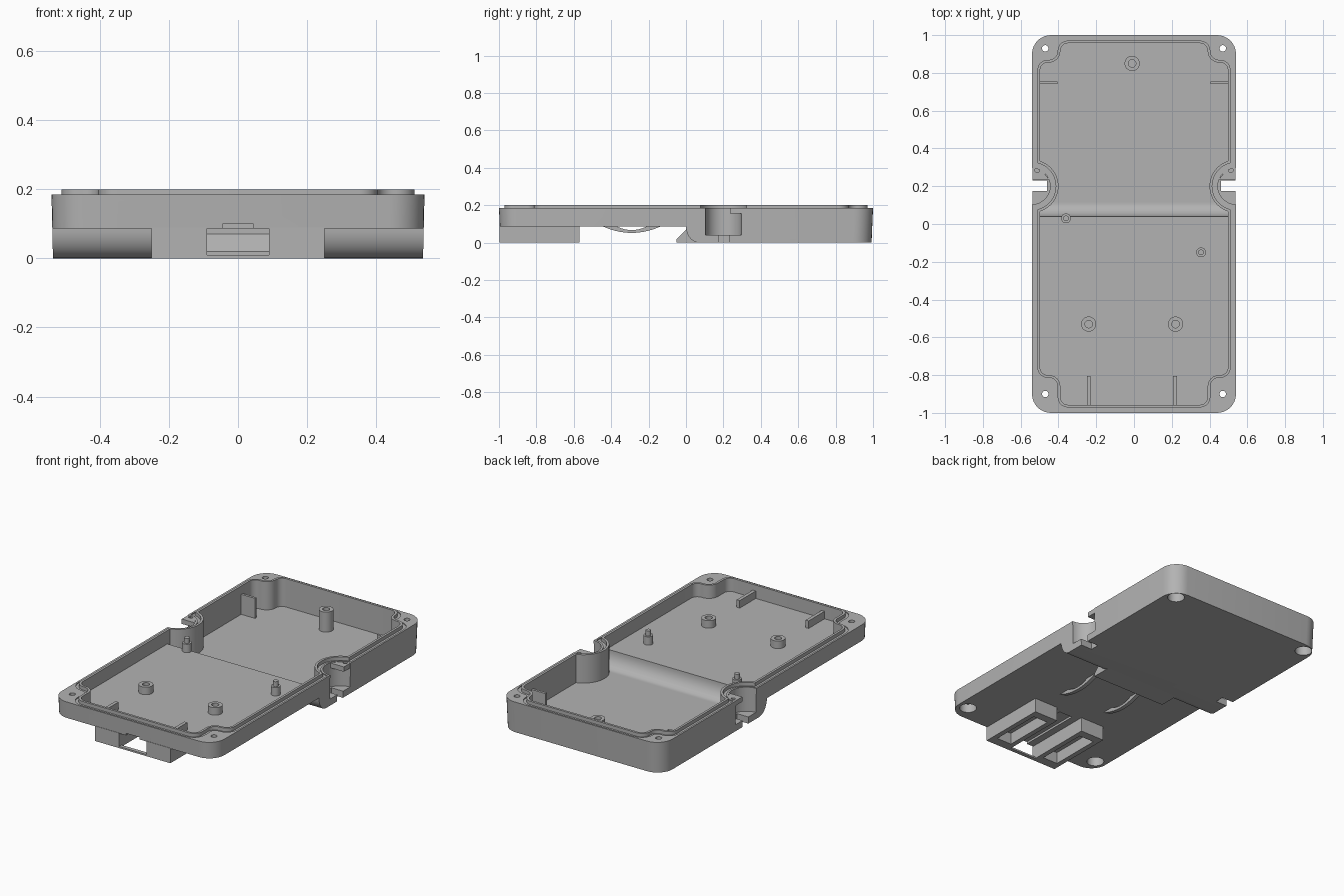
import bpy, bmesh
from math import sin, cos, pi, sqrt, acos
from mathutils import Vector

if "Cube" in bpy.data.objects:
    bpy.data.objects.remove(bpy.data.objects["Cube"], do_unlink=True)

grey = bpy.data.materials.new("grey plastic")
grey.use_nodes = True
colour = (0.45, 0.45, 0.45, 1)
grey.diffuse_color = colour
grey.node_tree.nodes["Principled BSDF"].inputs["Base Color"].default_value = colour


def prism(name, pts, a, b, axis="z", base_scale=1):
    """Extrude an outline along z (xy points) or along x (yz points)."""
    bm = bmesh.new()

    def ring(h, s):
        return [bm.verts.new((p[0] * s, p[1] * s, h) if axis == "z" else (h, p[0], p[1])) for p in pts]
    low, high = ring(a, base_scale), ring(b, 1)
    bm.faces.new(low[::-1])
    bm.faces.new(high)
    for i in range(len(pts)):
        j = (i + 1) % len(pts)
        bm.faces.new((low[i], low[j], high[j], high[i]))
    bmesh.ops.recalc_face_normals(bm, faces=bm.faces)
    me = bpy.data.meshes.new(name)
    bm.to_mesh(me)
    bm.free()
    me.materials.append(grey)
    ob = bpy.data.objects.new(name, me)
    bpy.context.collection.objects.link(ob)
    return ob


def box(name, x0, x1, y0, y1, z0, z1):
    return prism(name, [(x0, y0), (x1, y0), (x1, y1), (x0, y1)], z0, z1)


def disc(name, x, y, r, z0, z1, n=32):
    return prism(name, [(x + r * cos(2 * pi * i / n), y + r * sin(2 * pi * i / n)) for i in range(n)], z0, z1)


def combine(ob, tool, op="DIFFERENCE"):
    """Apply a boolean and discard the tool."""
    mod = ob.modifiers.new("cut", "BOOLEAN")
    mod.operation, mod.solver, mod.object = op, "EXACT", tool
    bpy.context.view_layer.objects.active = ob
    bpy.ops.object.modifier_apply(modifier=mod.name)
    bpy.data.objects.remove(tool, do_unlink=True)


def rounded(corners, n=8):
    """Round the corners (x, y, radius) of an outline with square corners."""
    out = []
    for i, (x, y, r) in enumerate(corners):
        if r <= 0:
            out.append((x, y))
            continue
        p = Vector((x, y))
        u = (Vector(corners[i - 1][:2]) - p).normalized()
        v = (Vector(corners[(i + 1) % len(corners)][:2]) - p).normalized()
        c = p + (u + v) * r
        for k in range(n + 1):
            t = k / n * pi / 2
            q = c - v * r * cos(t) - u * r * sin(t)
            out.append((q.x, q.y))
    return out


NOTCH_X, NOTCH_Y = 0.54, 0.2


def inner_outline(d):
    """Inner wall outline, pushed outward by d, with corner bosses and side notches."""
    wide, narrow, end = 0.497 + d, 0.39 + d, 0.957 + d
    front, back = -0.8 - d, 0.855 + d
    r_out, r_in, r = 0.04 + d, 0.06 - d, 0.14 - d
    side = [(narrow, -end, r_out), (narrow, front, r_in), (wide, front, r_out)]
    a = acos((NOTCH_X - wide) / r)
    for k in range(25):
        t = -a + 2 * a * k / 24
        side.append((NOTCH_X - r * cos(t), NOTCH_Y + r * sin(t), 0))
    side += [(wide, back, r_out), (narrow, back, r_in), (narrow, end, r_out)]
    return rounded(side + [(-x, y, q) for x, y, q in reversed(side)])


def step(y0, z_top, z_low, depth=0.07, n=10):
    """Quarter curve running down from the shallow front to the deep back."""
    return [(y0 + depth * (1 - cos(k / n * pi / 2)), z_top - (z_top - z_low) * sin(k / n * pi / 2))
            for k in range(n + 1)]


# Outer shell, shallow at the front
w, l, cr = 0.54, 1.0, 0.1
shell = prism("enclosure_shell", rounded([(-w, -l, cr), (w, -l, cr), (w, l, cr), (-w, l, cr)]),
              0, 0.185, base_scale=0.992)
combine(shell, prism("under", [(-1.2, 0.087)] + step(0, 0.087, 0) + [(0.07, -0.1), (-1.2, -0.1)], -1, 1, "x"))

# Gasket groove, raised lip and cavity
combine(shell, prism("groove", inner_outline(0.032), 0.179, 0.3))
combine(shell, prism("lip", inner_outline(0.014), 0.15, 0.2), "UNION")
cavity = prism("cavity", inner_outline(0), 0.03, 0.4)
combine(cavity, prism("floor", [(-1.2, 0.12)] + step(0.04, 0.12, 0.03) + [(0.11, -0.1), (-1.2, -0.1)], -1, 1, "x"))
combine(shell, cavity)

# Screw holes, counterbores from below, and side notches
for s in (-1, 1):
    for y in (-0.9, 0.93):
        combine(shell, disc("bore", s * 0.47, y, 0.048, -0.1, 0.14))
        combine(shell, disc("hole", s * 0.47, y, 0.017, 0.1, 0.3, 20))
    combine(shell, disc("pocket", s * NOTCH_X, NOTCH_Y, 0.096, 0.04, 0.3))
    x0, x1 = sorted((s * 0.46, s * 0.7))
    combine(shell, box("slot", x0, x1, 0.175, 0.23, -0.1, 0.3))
    # Drilled tab over the back half of each notch
    tab = prism("notch_tab", [(s * 0.45, 0.235), (s * 0.538, 0.235), (s * 0.538, 0.305), (s * 0.5, 0.305)], 0.155, 0.184)
    combine(tab, disc("hole", s * 0.512, 0.285, 0.013, 0.1, 0.3, 16))

# Clip channel under the front floor
combine(shell, box("channel", -0.045, 0.045, -1.1, -0.6, 0.05, 0.1))

# Hollow clip blocks with a thin bridge, and the wedge catch behind them
for s, side in ((-1, "right"), (1, "left")):
    x0, x1 = sorted((s * 0.09, s * 0.25))
    block = box(side + "_clip_block", x0, x1, -0.998, -0.57, 0, 0.09)
    combine(block, box("hollow", x0 + 0.03, x1 - 0.03, -0.94, -0.62, -0.1, 0.07))
box("clip_bridge", -0.09, 0.09, -0.998, -0.975, 0, 0.01)
prism("wedge_catch", [(-0.05, 0), (-0.05, 0.02), (0, 0.07), (0, 0.09), (0.02, 0.09), (0.075, 0.005), (0.075, 0)],
      -0.25, 0.25, "x")

# Bowed loops under the front floor
for s, side in ((-1, "right"), (1, "left")):
    def bow(half, drop):
        return [(-0.29 + half * k / 8, 0.089 - drop * (1 - (k / 8) ** 2)) for k in range(-8, 9)]
    prism(side + "_bow", bow(0.16, 0.037) + bow(0.085, 0.022)[::-1], s * 0.16 - 0.012, s * 0.16 + 0.012, "x")

# Screw posts
for name, x, y, z0, z1 in (("front_right_post", -0.24, -0.53, 0.115, 0.165),
                           ("front_left_post", 0.22, -0.53, 0.115, 0.165),
                           ("back_post", -0.01, 0.85, 0.025, 0.15)):
    post = disc(name, x, y, 0.04, z0, z1)
    combine(post, disc("hole", x, y, 0.02, z0 + 0.01, 0.3, 20))

# Locating pins
for name, x, y in (("right_pin", -0.36, 0.03), ("left_pin", 0.355, -0.15)):
    pin = disc(name, x, y, 0.026, 0.06 if y > 0 else 0.115, 0.17, 20)
    combine(pin, disc("tip", x, y, 0.015, 0.16, 0.2, 20), "UNION")

# Support ribs
for s, side in ((-1, "right"), (1, "left")):
    x0, x1 = sorted((s * 0.405, s * 0.5))
    box("back_" + side + "_rib", x0, x1, 0.74, 0.755, 0.025, 0.15)
    x = -0.24 if s < 0 else 0.217
    box("front_" + side + "_rib", x - 0.01, x + 0.01, -0.96, -0.805, 0.115, 0.165)

# Smooth curved walls, keep edges sharp
bpy.ops.object.select_all(action="DESELECT")
for ob in bpy.context.collection.objects:
    if ob.type == "MESH" and grey.name in ob.data.materials:
        ob.select_set(True)
        bpy.context.view_layer.objects.active = ob
bpy.ops.object.shade_smooth_by_angle(angle=0.5)
